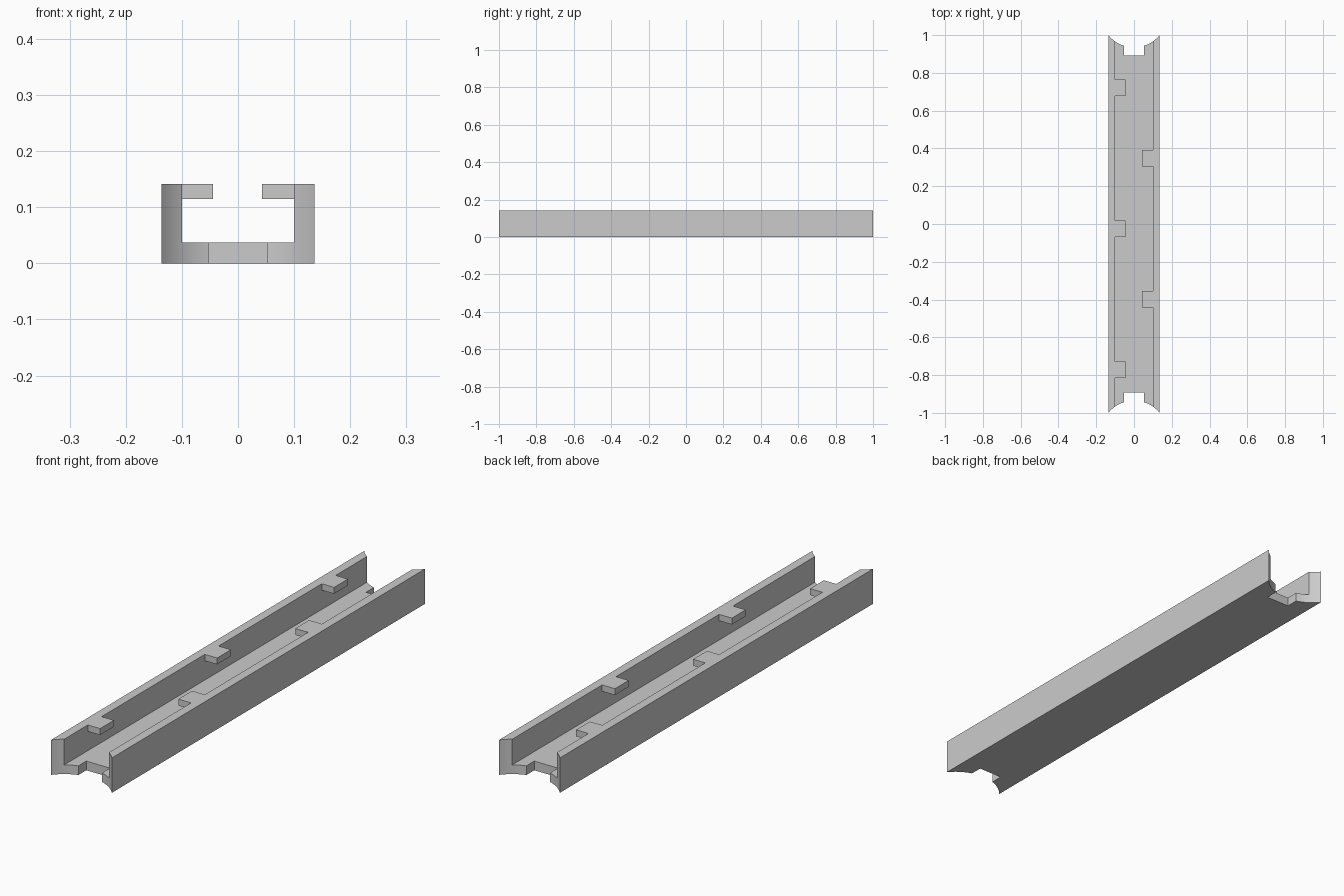
import bpy, bmesh, math
from mathutils import Matrix

cube = bpy.data.objects.get("Cube")
if cube:
    bpy.data.objects.remove(cube, do_unlink=True)

W, INNER, H, FLOOR = 0.136, 0.10, 0.141, 0.037
RADIUS = 0.175

grey = bpy.data.materials.new("plain grey")
grey.use_nodes = True
grey.diffuse_color = (0.6, 0.6, 0.6, 1)
grey.node_tree.nodes["Principled BSDF"].inputs["Base Color"].default_value = (0.6, 0.6, 0.6, 1)


def finish(name, bm):
    bmesh.ops.recalc_face_normals(bm, faces=bm.faces)
    mesh = bpy.data.meshes.new(name)
    bm.to_mesh(mesh)
    bm.free()
    mesh.materials.append(grey)
    ob = bpy.data.objects.new(name, mesh)
    bpy.context.collection.objects.link(ob)
    return ob


def box(name, lo, hi):
    bm = bmesh.new()
    size = [b - a for a, b in zip(lo, hi)]
    mid = [(a + b) / 2 for a, b in zip(lo, hi)]
    bmesh.ops.create_cube(bm, size=1, matrix=Matrix.Translation(mid) @ Matrix.Diagonal((*size, 1)))
    return finish(name, bm)


def cylinder(name, y):
    bm = bmesh.new()
    bmesh.ops.create_cone(bm, cap_ends=True, segments=128, radius1=RADIUS, radius2=RADIUS,
                          depth=1, matrix=Matrix.Translation((0, y, 0)))
    return finish(name, bm)


# U-shaped channel, slightly overlong before its ends are cut
half = [(INNER, FLOOR), (INNER, H), (W, H), (W, 0)]
profile = half + [(-x, z) for x, z in reversed(half)]
bm = bmesh.new()
face = bm.faces.new([bm.verts.new((x, -1.05, z)) for x, z in profile])
ext = bmesh.ops.extrude_face_region(bm, geom=[face])
bmesh.ops.translate(bm, vec=(0, 2.1, 0),
                    verts=[v for v in ext["geom"] if isinstance(v, bmesh.types.BMVert)])
channel = finish("channel", bm)


def combine(tool, operation):
    mod = channel.modifiers.new(tool.name, "BOOLEAN")
    mod.object, mod.operation, mod.solver = tool, operation, "EXACT"
    bpy.context.view_layer.objects.active = channel
    bpy.ops.object.modifier_apply(modifier=mod.name)
    bpy.data.objects.remove(tool, do_unlink=True)


# Concave ends and the square floor notch at each end
centre = 1 + math.sqrt(RADIUS ** 2 - W ** 2)
for s in (-1, 1):
    combine(cylinder("end_cutter", s * centre), "DIFFERENCE")
    ys = sorted((s * 0.893, s * 1.2))
    combine(box("notch_cutter", (-0.053, ys[0], -0.1), (0.053, ys[1], 0.08)), "DIFFERENCE")

# Retaining tabs staggered along both walls
for i in range(5):
    y = -0.772 + i * 0.3735
    xs = (-0.118, -0.045) if i % 2 == 0 else (0.043, 0.118)
    combine(box("tab", (xs[0], y - 0.044, 0.115), (xs[1], y + 0.044, H)), "UNION")

# Smooth curved ends, sharp corners
bpy.ops.object.select_all(action="DESELECT")
channel.select_set(True)
bpy.context.view_layer.objects.active = channel
bpy.ops.object.shade_smooth_by_angle(angle=math.radians(20))
